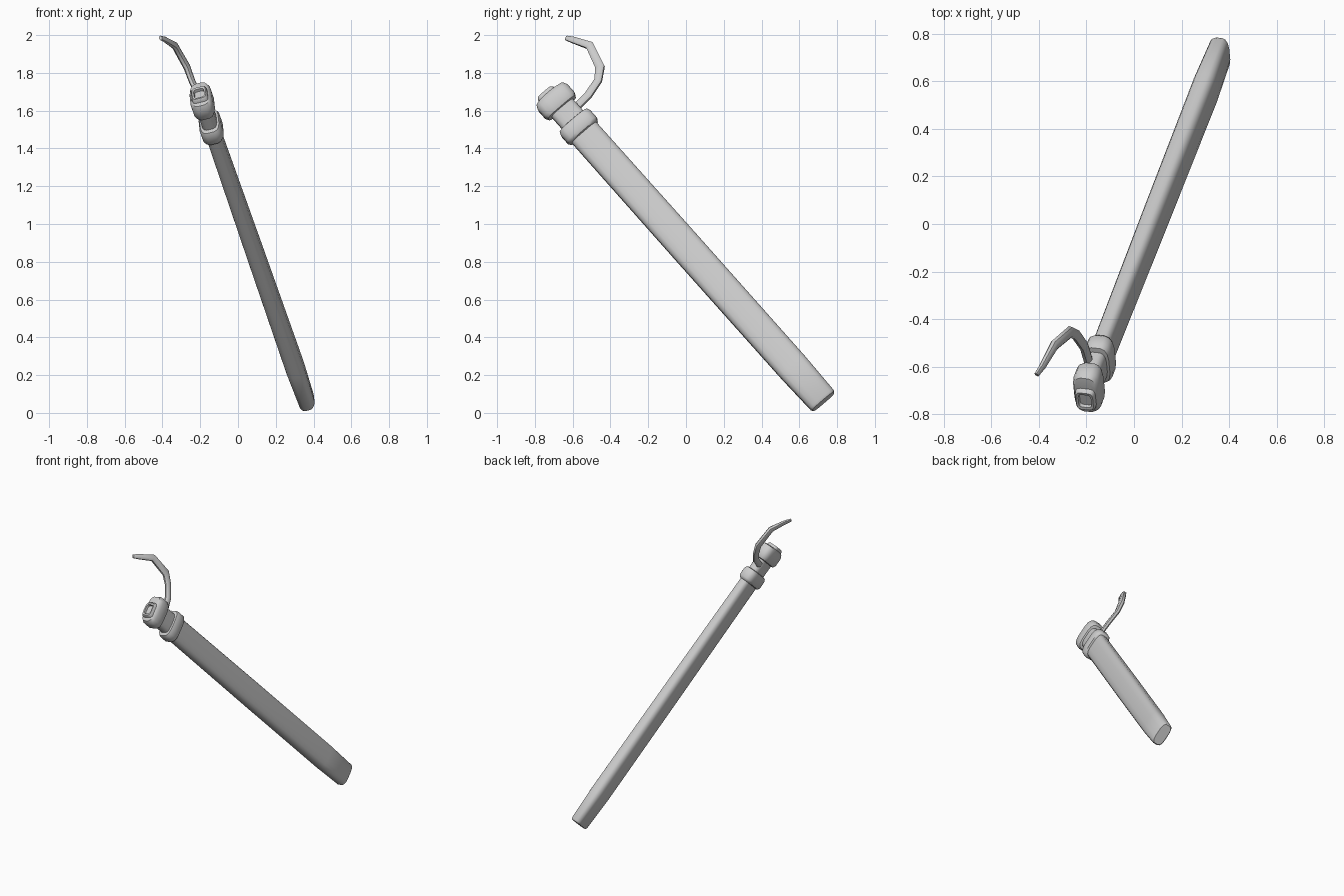
import bpy, bmesh, math
from mathutils import Vector

if "Cube" in bpy.data.objects:
    bpy.data.objects.remove(bpy.data.objects["Cube"])

# Shared frame: long axis, broad direction, thin direction
BASE = Vector((0.365, 0.728, 0.06))
AXIS = Vector((-0.252, -0.643, 0.722)).normalized()
WIDE = Vector((-0.08, 0.745, 0.66))
WIDE = (WIDE - AXIS * WIDE.dot(AXIS)).normalized()
THIN = AXIS.cross(WIDE).normalized()


def section(center, u, v, hu, hv, sides, power):
    """Rounded-rectangle ring of points."""
    ring = []
    for i in range(sides):
        a = 2 * math.pi * (i + 0.5) / sides
        c, s = math.cos(a), math.sin(a)
        ring.append(center + u * hu * math.copysign(abs(c) ** power, c)
                    + v * hv * math.copysign(abs(s) ** power, s))
    return ring


def loft(name, rings, angle):
    bm = bmesh.new()
    loops = [[bm.verts.new(p) for p in r] for r in rings]
    n = len(loops[0])
    for a, b in zip(loops, loops[1:]):
        for i in range(n):
            j = (i + 1) % n
            bm.faces.new((a[i], a[j], b[j], b[i]))
    bm.faces.new(loops[0][::-1])
    bm.faces.new(loops[-1])
    bmesh.ops.recalc_face_normals(bm, faces=bm.faces)
    me = bpy.data.meshes.new(name)
    bm.to_mesh(me)
    bm.free()
    ob = bpy.data.objects.new(name, me)
    bpy.context.collection.objects.link(ob)
    bpy.ops.object.select_all(action='DESELECT')
    ob.select_set(True)
    bpy.context.view_layer.objects.active = ob
    bpy.ops.object.shade_smooth_by_angle(angle=math.radians(angle))
    return ob


def along_axis(name, profile, power=0.6, shift=0.0):
    """Profile rows: distance along the axis, half width, half thickness."""
    loft(name, [section(BASE + AXIS * s + WIDE * shift, WIDE, THIN, w, t, 16, power)
                for s, w, t in profile], 40)


# Long sheath body, slightly thinner at the foot
along_axis("sheath_body", [(0.0, 0.074, 0.036), (0.012, 0.081, 0.043), (0.25, 0.087, 0.05),
                           (1.1, 0.088, 0.046), (2.0, 0.086, 0.04)])

# Lower collar
along_axis("lower_collar", [(1.965, 0.082, 0.038), (1.97, 0.095, 0.052), (1.985, 0.104, 0.06),
                            (2.035, 0.104, 0.06), (2.055, 0.096, 0.052), (2.06, 0.07, 0.038)])

# Neck between the collars
along_axis("neck", [(2.04, 0.075, 0.042), (2.18, 0.075, 0.042)])

# Mouth cap with a raised lip and a sunken slot
along_axis("mouth_cap", [(2.145, 0.07, 0.04), (2.15, 0.094, 0.052), (2.17, 0.105, 0.06),
                         (2.225, 0.105, 0.06), (2.25, 0.093, 0.05), (2.255, 0.066, 0.044)])
along_axis("mouth_lip", [(2.24, 0.056, 0.045), (2.265, 0.054, 0.043), (2.275, 0.046, 0.037),
                         (2.273, 0.034, 0.028), (2.257, 0.032, 0.026)], 0.45, -0.015)

# Curled belt hook, swept along a bent path
path = [Vector(p) for p in ((-0.185, -0.60, 1.60), (-0.21, -0.515, 1.685), (-0.245, -0.465, 1.76),
                            (-0.27, -0.455, 1.83), (-0.335, -0.51, 1.945), (-0.385, -0.60, 1.975),
                            (-0.41, -0.635, 1.985))]
side = Vector((0.85, -0.25, 0.46)).normalized()
sizes = [(0.022, 0.016)] * 3 + [(0.026, 0.018), (0.024, 0.017), (0.018, 0.012), (0.013, 0.009)]
rings = []
for i, p in enumerate(path):
    tangent = path[min(i + 1, len(path) - 1)] - path[max(i - 1, 0)]
    across = side.cross(tangent).normalized()
    rings.append(section(p, across, side, *sizes[i], 8, 0.8))
loft("belt_hook", rings, 50)
